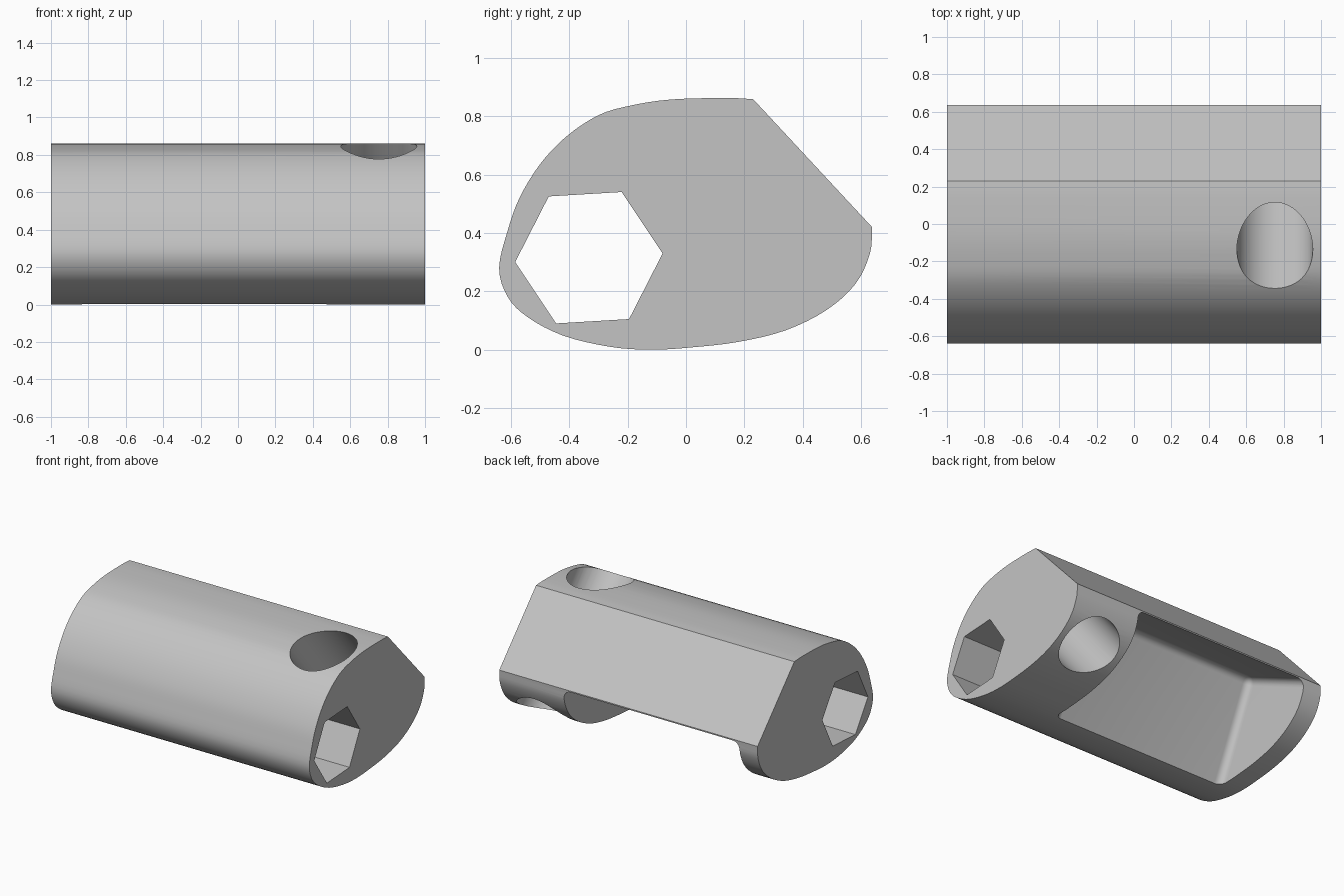
import bpy
import bmesh
import math
from mathutils import Vector

if "Cube" in bpy.data.objects:
    bpy.data.objects.remove(bpy.data.objects["Cube"], do_unlink=True)

# Single plain grey finish
grey = bpy.data.materials.new("plain_grey")
grey.use_nodes = True
colour = (0.55, 0.55, 0.55, 1)
grey.diffuse_color = colour
grey.node_tree.nodes["Principled BSDF"].inputs["Base Color"].default_value = colour


def smooth_path(points, steps=4):
    """Open Catmull-Rom curve through the points."""
    pts = [Vector(p) for p in points]
    pts = [2 * pts[0] - pts[1]] + pts + [2 * pts[-1] - pts[-2]]
    out = []
    for a, b, c, d in zip(pts, pts[1:], pts[2:], pts[3:]):
        for i in range(steps):
            t = i / steps
            out.append(0.5 * (2 * b + (c - a) * t + (2 * a - 5 * b + 4 * c - d) * t ** 2
                              + (3 * b - a - 3 * c + d) * t ** 3))
    return out + [pts[-2]]


def prism(name, outline, x0, x1, fillet=0):
    """Extrude a (y, z) outline along x."""
    bm = bmesh.new()
    base = bm.faces.new([bm.verts.new((x0, y, z)) for y, z in outline])
    ext = bmesh.ops.extrude_face_region(bm, geom=[base])
    verts = [v for v in ext["geom"] if isinstance(v, bmesh.types.BMVert)]
    bmesh.ops.translate(bm, verts=verts, vec=(x1 - x0, 0, 0))
    if fillet:
        bmesh.ops.bevel(bm, geom=bm.edges[:], offset=fillet, segments=6,
                        profile=0.5, affect='EDGES')
    bmesh.ops.recalc_face_normals(bm, faces=bm.faces[:])
    mesh = bpy.data.meshes.new(name)
    bm.to_mesh(mesh)
    bm.free()
    mesh.materials.append(grey)
    obj = bpy.data.objects.new(name, mesh)
    bpy.context.collection.objects.link(obj)
    return obj


# Body: rounded section with one flat between the curve's two ends
curve = [(0.23, 0.858), (0.14, 0.862), (-0.05, 0.857), (-0.19, 0.836), (-0.30, 0.803),
         (-0.41, 0.73), (-0.50, 0.635), (-0.57, 0.52), (-0.61, 0.41), (-0.64, 0.28),
         (-0.61, 0.18), (-0.54, 0.11), (-0.42, 0.048), (-0.26, 0.01), (-0.12, 0),
         (0.02, 0.008), (0.18, 0.027), (0.34, 0.066), (0.48, 0.135), (0.58, 0.225),
         (0.63, 0.33), (0.637, 0.42)]
body = prism("barrel_body", smooth_path(curve), -1, 1)

# Hexagonal bore along the whole length
hexagon = [(-0.585, 0.30), (-0.47, 0.525), (-0.22, 0.54),
           (-0.08, 0.33), (-0.195, 0.105), (-0.445, 0.09)]
bore = prism("hex_bore_cutter", hexagon, -1.2, 1.2)

# Filleted pocket open to the lower back
corner = Vector((0.12, 0.65))
out = Vector((0.908, -0.42))
down = Vector((-0.42, -0.908))
pocket = prism("pocket_cutter", [corner, corner + 1.2 * out,
                                 corner + 1.2 * out + 1.2 * down, corner + 1.2 * down],
               -0.86, 0.5, fillet=0.05)

# Slanted round cross hole
bpy.ops.mesh.primitive_cylinder_add(vertices=64, radius=0.203, depth=2.4,
                                    location=(0.753, 0.15, 0.505),
                                    rotation=(math.radians(40), 0, 0))
hole = bpy.context.object
hole.name = "cross_hole_cutter"
hole.data.materials.append(grey)

# Cut everything out of the body
bpy.ops.object.select_all(action='DESELECT')
body.select_set(True)
bpy.context.view_layer.objects.active = body
for cutter in (bore, pocket, hole):
    cutter.hide_render = True
    mod = body.modifiers.new(cutter.name, 'BOOLEAN')
    mod.operation = 'DIFFERENCE'
    mod.solver = 'EXACT'
    mod.object = cutter
    bpy.ops.object.modifier_apply(modifier=mod.name)
    bpy.data.objects.remove(cutter, do_unlink=True)

bpy.ops.object.shade_smooth_by_angle(angle=math.radians(25))
